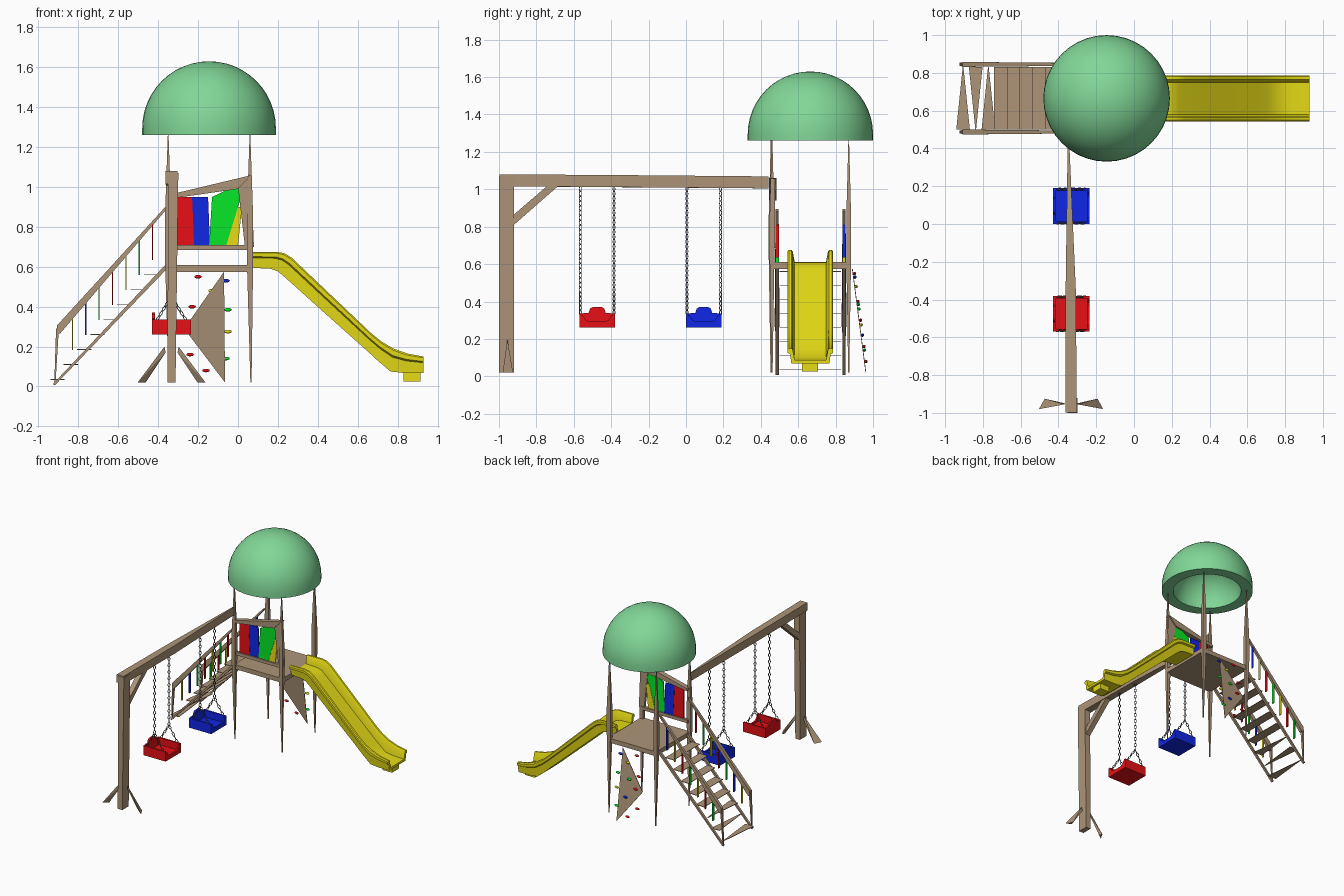
import bpy, bmesh, math
from mathutils import Vector, Matrix

cube = bpy.data.objects.get("Cube")
if cube:
    bpy.data.objects.remove(cube, do_unlink=True)


def material(name, rgb):
    m = bpy.data.materials.new(name)
    m.diffuse_color = (*rgb, 1)
    m.use_nodes = True
    m.node_tree.nodes["Principled BSDF"].inputs["Base Color"].default_value = (*rgb, 1)
    return m


wood = material("wood", (0.42, 0.30, 0.19))
red = material("red", (0.8, 0.005, 0.008))
blue = material("blue", (0.005, 0.02, 0.8))
green = material("green", (0.002, 0.8, 0.02))
yellow = material("yellow", (0.8, 0.72, 0.008))
mint = material("mint green", (0.22, 0.68, 0.31))
steel = material("dark steel", (0.15, 0.15, 0.15))


def finish(name, bm, mat, smooth=False):
    bmesh.ops.recalc_face_normals(bm, faces=bm.faces)
    me = bpy.data.meshes.new(name)
    bm.to_mesh(me)
    bm.free()
    me.materials.append(mat)
    ob = bpy.data.objects.new(name, me)
    bpy.context.scene.collection.objects.link(ob)
    if smooth:
        bpy.ops.object.select_all(action='DESELECT')
        ob.select_set(True)
        bpy.context.view_layer.objects.active = ob
        bpy.ops.object.shade_smooth_by_angle(angle=math.radians(40))
    return ob


def hull(name, pts, mat):
    """Convex solid around a few points."""
    bm = bmesh.new()
    for p in pts:
        bm.verts.new(p)
    bmesh.ops.remove_doubles(bm, verts=bm.verts, dist=1e-5)
    res = bmesh.ops.convex_hull(bm, input=bm.verts)
    junk = {v for v in res["geom_interior"] + res["geom_unused"] if isinstance(v, bmesh.types.BMVert)}
    bmesh.ops.delete(bm, geom=list(junk), context='VERTS')
    return finish(name, bm, mat)


def corners(c, h):
    return [(c[0] + i * h[0], c[1] + j * h[1], c[2] + k * h[2])
            for i in (-1, 1) for j in (-1, 1) for k in (-1, 1)]


def strut(name, mat, *stations):
    """Tapered member through (centre, half size) stations."""
    return hull(name, [p for c, h in stations for p in corners(c, h)], mat)


def box(name, lo, hi, mat):
    return hull(name, [(x, y, z) for x in (lo[0], hi[0]) for y in (lo[1], hi[1]) for z in (lo[2], hi[2])], mat)


def prism(name, pts, axis, lo, hi, mat):
    """Outline extruded along x or y."""
    bm = bmesh.new()
    place = (lambda u, v, d: (d, u, v)) if axis == 'x' else (lambda u, v, d: (u, d, v))
    face = bm.faces.new([bm.verts.new(place(u, v, lo)) for u, v in pts])
    ext = bmesh.ops.extrude_face_region(bm, geom=[face])
    shift = Vector(place(0, 0, hi - lo))
    bmesh.ops.translate(bm, vec=shift, verts=[v for v in ext["geom"] if isinstance(v, bmesh.types.BMVert)])
    return finish(name, bm, mat)


# Dome roof with a thick hollow shell
R, r, rim, spring = 0.335, 0.25, 1.26, 1.295
arc = [math.pi / 2 * i / 12 for i in range(13)]
profile = [(R * math.sin(a), spring + R * math.cos(a)) for a in arc] + [(R, rim)]
profile += [(r * math.cos(a), rim + r * math.sin(a)) for a in arc]
bm = bmesh.new()
vs = [bm.verts.new((x, 0, z)) for x, z in profile]
es = [bm.edges.new(pair) for pair in zip(vs, vs[1:])]
bmesh.ops.spin(bm, geom=vs + es, cent=(0, 0, 0), axis=(0, 0, 1), angle=2 * math.pi, steps=40)
bmesh.ops.remove_doubles(bm, verts=bm.verts, dist=1e-4)
bmesh.ops.translate(bm, vec=(-0.145, 0.665, 0), verts=bm.verts)
finish("dome_roof", bm, mint, True)

# Tower posts, spindle shaped
for x, y in ((-0.35, 0.455), (0.06, 0.46), (-0.35, 0.87), (0.06, 0.87)):
    strut("tower_post", wood, ((x, y, 1.26), (0.002, 0.002, 0)),
          ((x, y, 0.75), (0.016, 0.013, 0.1)), ((x + 0.005, y, 0.02), (0.003, 0.003, 0)))

# Platform and the front railing with coloured slats
box("platform", (-0.35, 0.45, 0.575), (0.075, 0.875, 0.61), wood)
box("railing_lower_bar", (-0.35, 0.455, 0.685), (0.06, 0.48, 0.71), wood)
hull("railing_top_bar", [(x, y, z) for x, z in ((-0.35, 0.96), (0.07, 1.06), (0.0, 0.99), (-0.35, 0.94))
                         for y in (0.445, 0.485)], wood)
hull("railing_end_board", [(x, y, z) for x, z in ((0.0, 1.0), (0.065, 1.06), (0.08, 0.7), (0.035, 0.7))
                           for y in (0.455, 0.475)], wood)
slats = (("red", red, -0.31, -0.22, -0.31, -0.23, 0.95, 0.95),
         ("blue", blue, -0.22, -0.14, -0.23, -0.15, 0.95, 0.95),
         ("green", green, -0.145, -0.06, -0.13, 0.04, 0.95, 1.03),
         ("yellow", yellow, -0.06, 0.0, -0.01, 0.02, 0.9, 0.9))
for i, (label, mat, b0, b1, t0, t1, z0, z1) in enumerate(slats):
    y = 0.463 + 0.002 * (i % 2)
    prism(label + "_slat", [(b0, 0.705), (b1, 0.705), (t1, z1), (t0, z0)], 'y', y, y + 0.008, mat)


# Climbing wall leaning outward, with holds
def wall_y(z):
    return 0.89 + (0.57 - z) * 0.13


hull("climbing_wall", [(x, wall_y(z) + d, z) for x, z in ((-0.07, 0.575), (-0.065, 0.02), (-0.27, 0.29))
                       for d in (-0.002, 0.002)], wood)
holds = ((-0.06, 0.53, blue), (-0.2, 0.55, red), (-0.13, 0.48, yellow), (-0.23, 0.4, red),
         (-0.05, 0.385, green), (-0.15, 0.36, green), (-0.05, 0.275, yellow), (-0.13, 0.22, blue),
         (-0.24, 0.16, red), (-0.06, 0.14, green), (-0.21, 0.3, red), (-0.16, 0.08, red))
for x, z, mat in holds:
    bm = bmesh.new()
    bmesh.ops.create_uvsphere(bm, u_segments=8, v_segments=6, radius=1)
    bmesh.ops.transform(bm, verts=bm.verts, matrix=Matrix.Translation((x, wall_y(z) + 0.008, z))
                        @ Matrix.Diagonal((0.019, 0.009, 0.009, 1)))
    finish("climbing_hold", bm, mat, True)

# Stairs: treads, stringers, handrails, newels and coloured balusters
for i in range(8):
    x, z = -0.905 + 0.067 * i, 0.035 + 0.075 * i
    near, far = (0.5, 0.83) if i % 2 == 0 else (0.83, 0.5)
    tip = 0.002 if i < 3 else 0.036
    strut("stair_tread", wood, ((x, near, z), (0.036, 0, 0.002)), ((x, far, z), (tip, 0, 0.002)))
paints = (yellow, blue, green, red, yellow, green, red)
for side, y in enumerate((0.487, 0.845)):
    strut("stair_stringer", wood, ((-0.92, y, 0.012), (0.004, 0.009, 0.004)),
          ((-0.36, y, 0.6), (0.006, 0.009, 0.008)))
    strut("stair_handrail", wood, ((-0.9, y, 0.285), (0.008, 0.013, 0.02)),
          ((-0.365, y, 0.89), (0.003, 0.008, 0.006)))
    strut("stair_newel", wood, ((-0.905, y, 0.29), (0.007, 0.011, 0)), ((-0.918, y, 0.01), (0.003, 0.004, 0)))
    for i in range(7):
        x = -0.83 + 0.067 * i
        top = 0.28 + 1.12 * (x + 0.905)
        strut("baluster", paints[(i + 2 * side) % 7], ((x, y, top), (0.003, 0.009, 0)),
              ((x, y, top - 0.18), (0.003, 0.009, 0)))

# Swing frame: tapered beam, post, brace and splayed feet
strut("swing_beam", wood, ((-0.333, -0.998, 1.048), (0.03, 0, 0.032)),
      ((-0.335, -0.35, 1.044), (0.027, 0, 0.032)), ((-0.347, 0.44, 1.037), (0.004, 0, 0.032)))
strut("swing_post", wood, ((-0.325, -0.96, 1.07), (0.026, 0.04, 0)), ((-0.333, -0.96, 0.02), (0.02, 0.04, 0)))
prism("swing_brace", [(-0.92, 0.81), (-0.92, 0.865), (-0.74, 1.02), (-0.68, 1.02)], 'x', -0.35, -0.31, wood)
for s in (-1, 1):
    x = -0.333
    hull("swing_foot", [(x + s * 0.035, -0.955, 0.2), (x + s * 0.03, -0.95, 0.17), (x + s * 0.17, -0.98, 0.02),
                        (x + s * 0.14, -0.925, 0.02), (x + s * 0.13, -0.95, 0.02)], wood)


# Chains built from flattened alternating links
def chain(bm, a, b):
    a, b = Vector(a), Vector(b)
    run = b - a
    n = max(2, round(run.length / 0.026))
    align = run.to_track_quat('Z', 'Y').to_matrix().to_4x4()
    size, tube = Vector((0.008, 0, 0.015)), 0.0028
    for k in range(n):
        place = (Matrix.Translation(a + run * (k + 0.5) / n) @ align
                 @ Matrix.Rotation(math.pi / 4 + math.pi / 2 * (k % 2), 4, 'Z'))
        rings = []
        for i in range(8):
            t = 2 * math.pi * i / 8
            c, out = Vector((size.x * math.cos(t), 0, size.z * math.sin(t))), Vector((math.cos(t), 0, math.sin(t)))
            rings.append([bm.verts.new(place @ (c + tube * (out * math.cos(q) + Vector((0, math.sin(q), 0)))))
                          for q in (0, math.pi / 2, math.pi, 3 * math.pi / 2)])
        for i in range(8):
            p, q = rings[i], rings[(i + 1) % 8]
            for j in range(4):
                bm.faces.new((p[j], p[(j + 1) % 4], q[(j + 1) % 4], q[j]))


# Two swings: tray seat with rounded backrest and forked chains
for label, mat, yc in (("red", red, -0.475), ("blue", blue, 0.095)):
    x0, x1, w = -0.43, -0.235, 0.095
    box(label + "_swing_floor", (x0, yc - w, 0.26), (x1, yc + w, 0.28), mat)
    for s in (-1, 1):
        box(label + "_swing_side", (x0, yc + s * w, 0.26), (x1, yc + s * (w - 0.014), 0.335), mat)
    half = [(0.025, 0.37), (0.038, 0.362), (0.045, 0.34), (w, 0.335), (w, 0.26)]
    back = [(yc + y, z) for y, z in half] + [(yc - y, z) for y, z in reversed(half)]
    prism(label + "_swing_back", back, 'x', x0, x0 + 0.015, mat)
    half = [(0.04, 0.292), (0.06, 0.3), (0.075, 0.325), (w, 0.33), (w, 0.26)]
    lip = [(yc + y, z) for y, z in half] + [(yc - y, z) for y, z in reversed(half)]
    prism(label + "_swing_front", lip, 'x', x1 - 0.012, x1, mat)
    bm = bmesh.new()
    for s in (-1, 1):
        y = yc + s * 0.09
        chain(bm, (-0.335, y, 1.015), (-0.335, y, 0.45))
        for d in (-1, 1):
            chain(bm, (-0.335, y, 0.45), (-0.333 + d * 0.075, y, 0.33))
    finish(label + "_swing_chains", bm, steel, True)

# Slide: channel section lofted along its side outline
upper = [(0.07, 0.675), (0.2, 0.675), (0.235, 0.667), (0.27, 0.645), (0.45, 0.474), (0.67, 0.265),
         (0.72, 0.225), (0.78, 0.19), (0.85, 0.165), (0.93, 0.15)]
lower = [(0.07, 0.595), (0.165, 0.59), (0.2, 0.577), (0.23, 0.552), (0.41, 0.39), (0.64, 0.185),
         (0.7, 0.13), (0.765, 0.075), (0.83, 0.068), (0.93, 0.068)]
half = [(0.102, 0), (0.108, 0.62), (0.121, 0.7), (0.122, 0.92), (0.115, 1), (0.1, 1), (0.094, 0.9), (0.084, 0.22)]
section = half + [(-y, t) for y, t in reversed(half)]
bm = bmesh.new()
loops = []
for (xu, zu), (xl, zl) in zip(upper, lower):
    loops.append([bm.verts.new((xl + (xu - xl) * t, 0.665 + y, zl + (zu - zl) * t)) for y, t in section])
n = len(section)
for a, b in zip(loops, loops[1:]):
    for i in range(n):
        bm.faces.new((a[i], a[(i + 1) % n], b[(i + 1) % n], b[i]))
bm.faces.new(loops[0])
bm.faces.new(loops[-1])
finish("slide", bm, yellow, True)
box("slide_foot", (0.83, 0.62, 0.025), (0.915, 0.705, 0.075), yellow)
